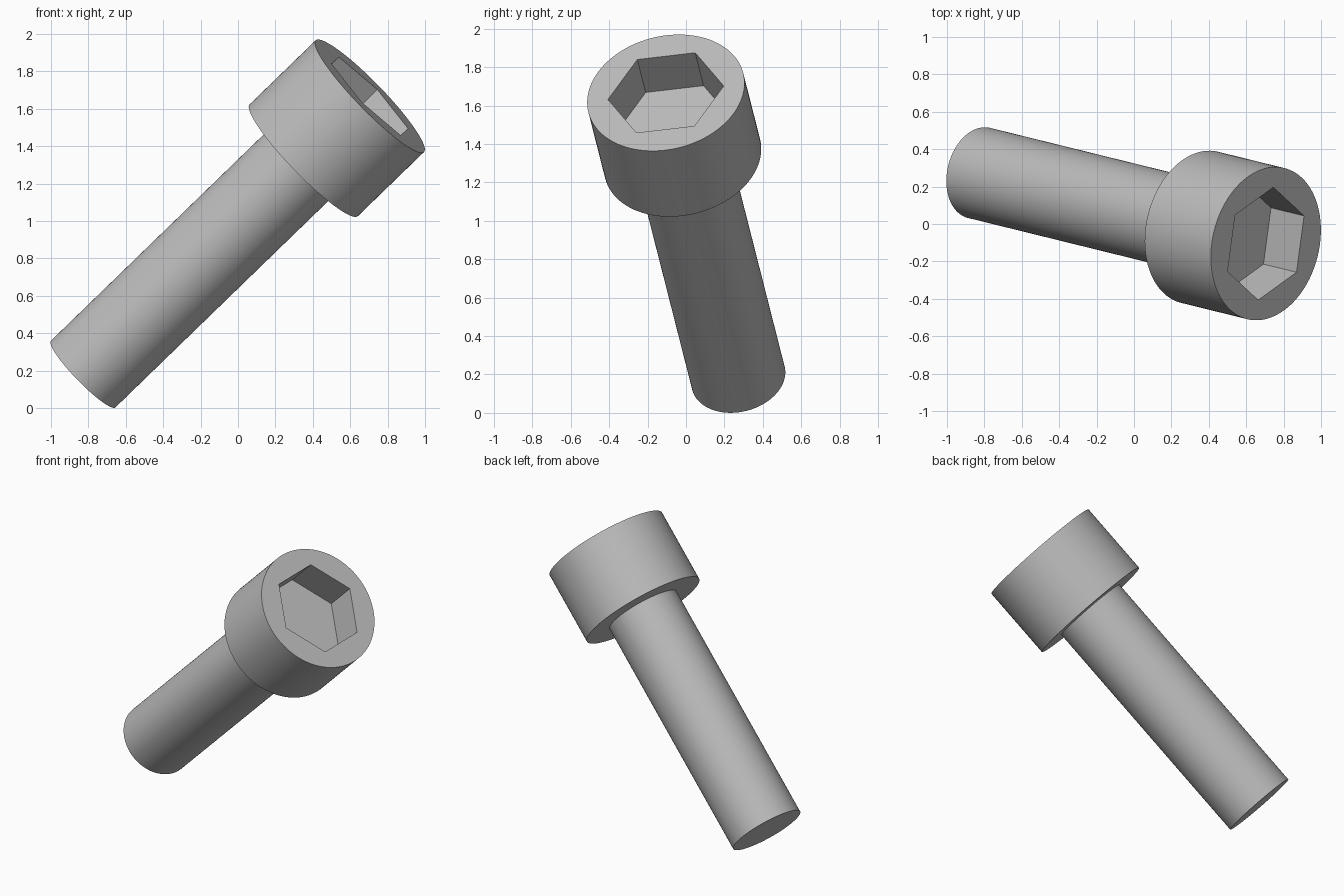
import bpy
from mathutils import Vector, Matrix

cube = bpy.data.objects.get("Cube")
if cube:
    bpy.data.objects.remove(cube, do_unlink=True)

# Tilted frame: local z runs along the bolt, local x points at a socket corner
tip = Vector((-0.828, 0.273, 0.181))
top = Vector((0.705, -0.105, 1.667))
length = (top - tip).length
axis = (top - tip).normalized()
corner = Vector((0.04, 0.30, 0.035))
corner = (corner - axis * corner.dot(axis)).normalized()
frame = Matrix((corner, axis.cross(corner), axis)).transposed().to_4x4()
frame.translation = tip

HEAD_H, HEAD_R, SHAFT_R = 0.5, 0.416, 0.248
SOCKET_R, SOCKET_DEPTH = 0.306, 0.25

steel = bpy.data.materials.new("grey steel")
steel.use_nodes = True
colour = (0.5, 0.5, 0.5, 1)
steel.diffuse_color = colour
steel.node_tree.nodes["Principled BSDF"].inputs["Base Color"].default_value = colour


def cylinder(name, radius, z0, z1, sides):
    """Cylinder between two stations along the bolt axis."""
    bpy.ops.mesh.primitive_cylinder_add(vertices=sides, radius=radius, depth=z1 - z0)
    obj = bpy.context.object
    obj.name = name
    # put the first corner on local x
    obj.data.transform(Matrix.Rotation(-Vector(obj.data.vertices[0].co.xy).angle_signed(Vector((1, 0))), 4, "Z"))
    obj.matrix_world = frame @ Matrix.Translation((0, 0, (z0 + z1) / 2))
    obj.data.materials.append(steel)
    return obj


def smooth(obj):
    bpy.ops.object.select_all(action="DESELECT")
    obj.select_set(True)
    bpy.context.view_layer.objects.active = obj
    bpy.ops.object.shade_smooth_by_angle(angle=0.5)


# Shaft, seated a little way into the head
shaft = cylinder("shaft", SHAFT_R, 0, length - HEAD_H + 0.1, 96)
smooth(shaft)

# Head with a hexagonal socket
head = cylinder("socket_head", HEAD_R, length - HEAD_H, length, 96)
cutter = cylinder("socket_cutter", SOCKET_R, length - SOCKET_DEPTH, length + 0.2, 6)
cutter.hide_render = True
cut = head.modifiers.new("hex socket", "BOOLEAN")
cut.operation = "DIFFERENCE"
cut.solver = "EXACT"
cut.object = cutter
bpy.context.view_layer.objects.active = head
bpy.ops.object.modifier_apply(modifier=cut.name)
bpy.data.objects.remove(cutter, do_unlink=True)
smooth(head)
